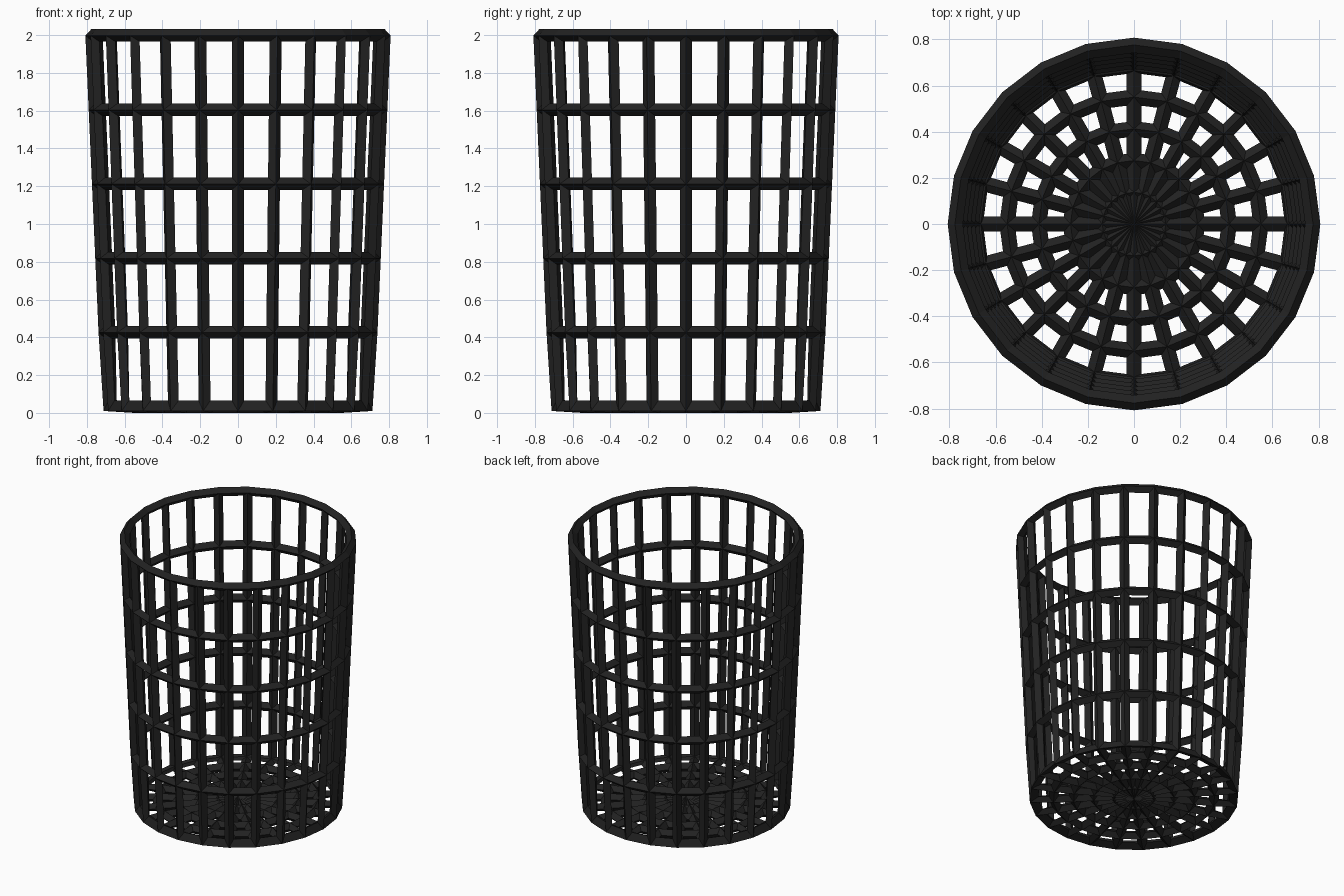
import bpy, bmesh, math

if "Cube" in bpy.data.objects:
    bpy.data.objects.remove(bpy.data.objects["Cube"])

SIDES = 24
THICK = 0.066
Z0, Z1 = 0.033, 1.999
R0, R1 = 0.688, 0.775

mat = bpy.data.materials.new("charcoal_black")
mat.diffuse_color = (0.016, 0.016, 0.016, 1)
mat.use_nodes = True
mat.node_tree.nodes["Principled BSDF"].inputs["Base Color"].default_value = mat.diffuse_color

# Profile: floor rings outward, then up the tapered wall
profile = [(R0 * i / 5, Z0) for i in range(1, 6)]
profile += [(R0 + (R1 - R0) * i / 5, Z0 + (Z1 - Z0) * i / 5) for i in range(1, 6)]

bm = bmesh.new()
centre = bm.verts.new((0, 0, Z0))
rings = []
for r, z in profile:
    rings.append([bm.verts.new((r * math.cos(2 * math.pi * k / SIDES),
                                r * math.sin(2 * math.pi * k / SIDES), z))
                  for k in range(SIDES)])
for k in range(SIDES):
    n = (k + 1) % SIDES
    bm.faces.new((centre, rings[0][n], rings[0][k]))
    for a, b in zip(rings, rings[1:]):
        bm.faces.new((a[k], a[n], b[n], b[k]))
bmesh.ops.recalc_face_normals(bm, faces=bm.faces)
me = bpy.data.meshes.new("lattice_basket")
bm.to_mesh(me)
bm.free()
me.materials.append(mat)
basket = bpy.data.objects.new("lattice_basket", me)
bpy.context.collection.objects.link(basket)

# Turn every edge of the surface into a strut
wire = basket.modifiers.new("struts", 'WIREFRAME')
wire.thickness = THICK
wire.offset = 0
wire.use_even_offset = True
wire.use_boundary = True
wire.use_replace = True
